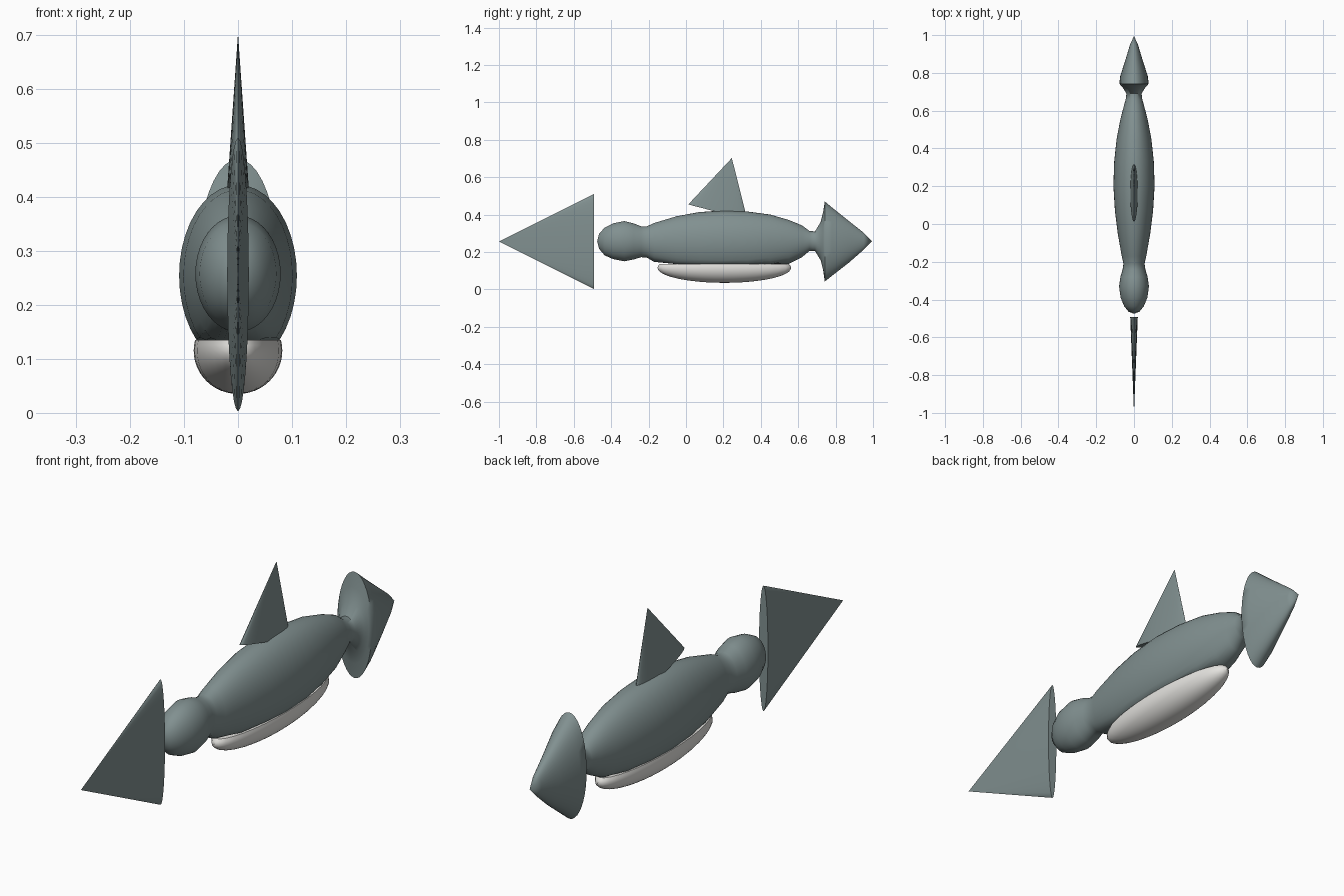
import bpy, bmesh, math
from mathutils import Matrix, Vector

if "Cube" in bpy.data.objects:
    bpy.data.objects.remove(bpy.data.objects["Cube"])


def material(name, colour):
    m = bpy.data.materials.new(name)
    m.diffuse_color = (*colour, 1)
    m.use_nodes = True
    m.node_tree.nodes["Principled BSDF"].inputs["Base Color"].default_value = m.diffuse_color
    return m


skin = material("grey_skin", (0.22, 0.28, 0.28))
pale = material("pale_belly", (0.78, 0.77, 0.74))


def finish(name, bm, mat, angle=40):
    bmesh.ops.recalc_face_normals(bm, faces=bm.faces)
    me = bpy.data.meshes.new(name)
    bm.to_mesh(me)
    bm.free()
    me.materials.append(mat)
    ob = bpy.data.objects.new(name, me)
    bpy.context.collection.objects.link(ob)
    bpy.ops.object.select_all(action='DESELECT')
    ob.select_set(True)
    bpy.context.view_layer.objects.active = ob
    bpy.ops.object.shade_smooth_by_angle(angle=math.radians(angle))
    return ob


def flat_cone(name, apex, base_centre, radius, half_width):
    """Solid cone squashed sideways, lying in the x = 0 plane."""
    apex, base = Vector((0, *apex)), Vector((0, *base_centre))
    axis = apex - base
    side = Vector((0, -axis.z, axis.y)).normalized()
    bm = bmesh.new()
    n = 32
    ring = [bm.verts.new(base + side * radius * math.cos(2 * math.pi * i / n)
                         + Vector((half_width * math.sin(2 * math.pi * i / n), 0, 0)))
            for i in range(n)]
    tip = bm.verts.new(apex)
    for i in range(n):
        bm.faces.new((ring[i], ring[(i + 1) % n], tip))
    bm.faces.new(ring)
    return finish(name, bm, skin)


# Body, head and tail fin: elliptical sections (y, bottom z, top z, half width)
FLAT = 0.135
sections = [
    (-0.465, 0.217, 0.297, 0.028), (-0.435, 0.182, 0.330, 0.052),
    (-0.39, 0.162, 0.353, 0.071), (-0.33, 0.150, 0.365, 0.079),
    (-0.28, 0.160, 0.353, 0.072), (-0.24, 0.172, 0.337, 0.060),
    (-0.21, 0.170, 0.337, 0.056), (-0.17, 0.147, 0.355, 0.065),
    (-0.05, 0.112, 0.391, 0.086), (0.07, 0.093, 0.413, 0.101),
    (0.20, 0.086, 0.422, 0.109), (0.33, 0.091, 0.416, 0.105),
    (0.45, 0.110, 0.400, 0.092), (0.55, 0.136, 0.371, 0.073),
    (0.62, 0.172, 0.342, 0.055), (0.66, 0.205, 0.312, 0.044),
    (0.69, 0.205, 0.310, 0.040), (0.72, 0.155, 0.360, 0.058),
    (0.733, 0.105, 0.412, 0.070), (0.742, 0.042, 0.470, 0.077),
    (0.78, 0.072, 0.438, 0.074), (0.87, 0.142, 0.366, 0.045),
    (0.95, 0.212, 0.303, 0.021),
]
bm = bmesh.new()
N = 40
rings = []
for y, lo, hi, w in sections:
    zc, rz = (lo + hi) / 2, (hi - lo) / 2
    ring = []
    for i in range(N):
        a = 2 * math.pi * i / N
        z = zc + rz * math.sin(a)
        if y < 0.65:
            z = max(z, FLAT)          # flat underside
        ring.append(bm.verts.new((w * math.cos(a), y, z)))
    rings.append(ring)
for r0, r1 in zip(rings, rings[1:]):
    for i in range(N):
        j = (i + 1) % N
        bm.faces.new((r0[i], r0[j], r1[j], r1[i]))
for ring, y in ((rings[0], -0.475), (rings[-1], 0.995)):
    tip = bm.verts.new((0, y, 0.257))
    for i in range(N):
        bm.faces.new((ring[i], ring[(i + 1) % N], tip))
finish("body", bm, skin, 55)

# Belly: long ellipsoid cut flat against the body
bm = bmesh.new()
bmesh.ops.create_uvsphere(
    bm, u_segments=32, v_segments=24, radius=1,
    matrix=Matrix.Translation((0, 0.205, 0.115))
    @ Matrix.Diagonal((0.082, 0.357, 0.08, 1)))
cut = bmesh.ops.bisect_plane(bm, geom=bm.verts[:] + bm.edges[:] + bm.faces[:],
                             plane_co=(0, 0, FLAT), plane_no=(0, 0, 1), clear_outer=True)
bmesh.ops.holes_fill(bm, edges=[e for e in bm.edges if e.is_boundary])
finish("belly", bm, pale)

# Cone at the nose and fin on the back
flat_cone("nose_cone", (-1.0, 0.256), (-0.493, 0.256), 0.253, 0.02)
flat_cone("back_fin", (0.245, 0.702), (0.17, 0.413), 0.163, 0.02)
